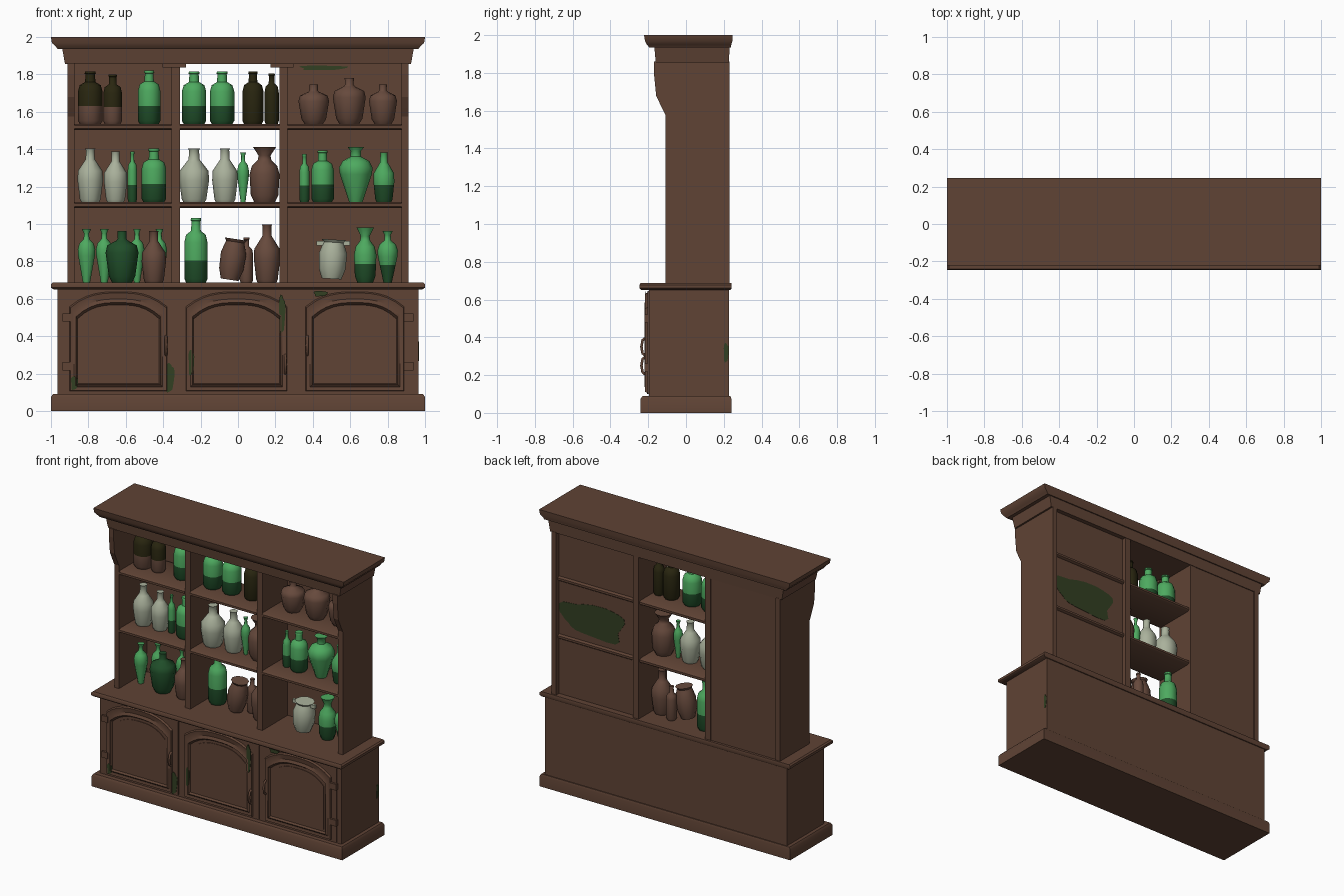
import bpy, bmesh, math

if "Cube" in bpy.data.objects:
    bpy.data.objects.remove(bpy.data.objects["Cube"])


def mat(name, r, g, b):
    m = bpy.data.materials.new(name)
    m.diffuse_color = (r, g, b, 1)
    m.use_nodes = True
    m.node_tree.nodes["Principled BSDF"].inputs["Base Color"].default_value = m.diffuse_color
    return m


WOOD = mat("brown wood", 0.115, 0.056, 0.035)
CLAY = mat("clay brown", 0.135, 0.068, 0.046)
MOSS = mat("moss green", 0.032, 0.05, 0.016)
GREEN = mat("bright green glass", 0.075, 0.40, 0.115)
DARK = mat("dark green liquid", 0.014, 0.075, 0.022)
PALE = mat("pale glass", 0.40, 0.44, 0.33)
OLIVE = mat("dark olive glass", 0.022, 0.019, 0.005)


def finish(name, bm, mats, smooth=None):
    bmesh.ops.recalc_face_normals(bm, faces=bm.faces)
    me = bpy.data.meshes.new(name)
    bm.to_mesh(me)
    bm.free()
    for m in mats:
        me.materials.append(m)
    ob = bpy.data.objects.new(name, me)
    bpy.context.collection.objects.link(ob)
    if smooth:
        bpy.ops.object.select_all(action='DESELECT')
        ob.select_set(True)
        bpy.context.view_layer.objects.active = ob
        bpy.ops.object.shade_smooth_by_angle(angle=math.radians(smooth))
    return ob


def skin(bm, loops, caps=True):
    """Join closed loops of points with quads; returns nothing."""
    rings = [[bm.verts.new(p) for p in lp] for lp in loops]
    n = len(rings[0])
    for a, b in zip(rings, rings[1:]):
        for i in range(n):
            j = (i + 1) % n
            bm.faces.new((a[i], a[j], b[j], b[i]))
    if caps:
        bm.faces.new(rings[0])
        bm.faces.new(rings[-1])


def stack(name, levels, m=WOOD):
    """Stacked rectangles: each level is z, x0, x1, y0, y1."""
    bm = bmesh.new()
    skin(bm, [[(a, c, z), (b, c, z), (b, d, z), (a, d, z)] for z, a, b, c, d in levels])
    return finish(name, bm, [m], 40)


def box(name, x0, x1, y0, y1, z0, z1, m=WOOD):
    return stack(name, [(z0, x0, x1, y0, y1), (z1, x0, x1, y0, y1)], m)


def plate(name, pts, axis, at, thick, m):
    """Extruded outline; axis x: points are (y, z); axis y: points are (x, z)."""
    bm = bmesh.new()
    put = (lambda p, t: (t, p[0], p[1])) if axis == 'x' else (lambda p, t: (p[0], t, p[1]))
    skin(bm, [[put(p, t) for p in pts] for t in (at, at + thick)])
    return finish(name, bm, [m])


# Lower cabinet: plinth, body, counter
stack("plinth", [(0, -1, 1, -.24, .24), (.075, -1, 1, -.24, .24), (.09, -.99, .99, -.23, .235)])
box("cabinet_body", -.965, .965, -.197, .228, .09, .652)
stack("counter", [(.65, -.985, .985, -.235, .235), (.66, -1, 1, -.247, .242),
                  (.678, -1, 1, -.247, .242), (.687, -.99, .99, -.24, .24)])

# Crown: frieze and moulded cornice
stack("frieze", [(1.855, -.925, .925, -.16, .228), (1.94, -.94, .94, -.168, .23)])
stack("cornice", [(1.935, -.965, .965, -.195, .238), (1.95, -.975, .975, -.207, .24),
                  (1.968, -.995, .995, -.217, .245), (2, -1, 1, -.222, .247)])

# Side panels with bracketed tops
side = [(.23, .687), (.23, 1.86), (-.17, 1.86), (-.17, 1.80), (-.158, 1.68),
        (-.13, 1.62), (-.108, 1.575), (-.108, .687)]
for s in (-1, 1):
    plate(f"side_panel_{s}", side, 'x', s * .875, s * .037, WOOD)

# Dividers with top blocks
for n, x in (("left", -.333), ("right", .243)):
    box(f"divider_{n}", x - .022, x + .022, -.1, .225, .687, 1.86)
    box(f"divider_block_{n}", x - .07, x + .055, -.13, -.06, 1.838, 1.86)

# Shelves with rounded nosing, per bay
bays = [(-.876, -.355), (-.311, .221), (.265, .876)]
for z in (1.085, 1.502):
    for i, (a, b) in enumerate(bays):
        stack(f"shelf_{i}_{z}", [(z, a, b, -.09, .2), (z + .009, a, b, -.105, .212),
                                 (z + .024, a, b, -.105, .212), (z + .033, a, b, -.09, .2)])

# Back panels: left one flush, right one recessed, middle bay open
box("back_panel_left", -.876, -.355, .212, .222, .687, 1.857)
box("back_panel_right", .265, .876, .188, .196, .687, 1.857)


def arch(cx, w, z0, zs, zt, n=12):
    pts = [(cx - w, z0), (cx + w, z0)]
    for i in range(n + 1):
        t = 1 - 2 * i / n
        pts.append((cx + w * t, zs + (zt - zs) * (1 - abs(t) ** 2.8)))
    return pts


# Doors: slab, arched moulding, raised panel
doors = [(-.94, -.335, -.64, .262), (-.305, .31, -.008, .272), (.325, .93, .625, .265)]
for k, (a, b, cx, w) in enumerate(doors):
    box(f"door_slab_{k}", a, b, -.204, -.19, .1, .645)
    outer = arch(cx, w, .105, .56, .64)
    inner = arch(cx, w - .045, .15, .49, .565)
    bm = bmesh.new()
    loops = []
    for f, y in ((0, -.2), (.12, -.216), (.55, -.211), (.8, -.221), (1, -.2)):
        loops.append([(p[0] + (q[0] - p[0]) * f, y, p[1] + (q[1] - p[1]) * f)
                      for p, q in zip(outer, inner)])
    skin(bm, loops, caps=False)
    finish(f"door_moulding_{k}", bm, [WOOD], 35)
    plate(f"door_panel_{k}", arch(cx, w - .06, .165, .475, .55), 'y', -.208, .006, WOOD)

# Hinges on the outer doors
for x in (-.912, .912):
    for z in (.24, .50):
        box(f"hinge_{x}_{z}", x - .025, x + .025, -.219, -.2, z - .022, z + .022)

# Curved door handles
for k, (x, z) in enumerate(((-.385, .35), (.253, .25), (.37, .35))):
    cu = bpy.data.curves.new(f"door_handle_{k}", 'CURVE')
    cu.dimensions = '3D'
    cu.bevel_depth = .008
    cu.bevel_resolution = 1
    sp = cu.splines.new('POLY')
    path = [(-.21, .05), (-.23, .035), (-.236, 0), (-.23, -.035), (-.21, -.05)]
    sp.points.add(len(path) - 1)
    for p, (y, dz) in zip(sp.points, path):
        p.co = (x, y, z + dz, 1)
    cu.materials.append(WOOD)
    bpy.context.collection.objects.link(bpy.data.objects.new(f"door_handle_{k}", cu))


# Moss patches: wavy thin plates
def moss(name, cx, cz, w, h, axis, at, thick=.003):
    pts = []
    for i in range(24):
        t = math.tau * i / 24
        r = 1 + .12 * math.sin(3 * t + 1) + .07 * math.sin(5 * t)
        c, s = math.cos(t), math.sin(t)
        pts.append((cx + w * r * math.copysign(abs(c) ** .7, c),
                    cz + h * r * math.copysign(abs(s) ** .7, s)))
    plate(name, pts, axis, at, thick, MOSS)


moss("moss_back", .60, 1.28, .245, .115, 'y', .195)
moss("moss_bay_top", .45, 1.835, .12, .012, 'y', .186)
moss("moss_stile_a", -.365, .18, .022, .075, 'y', -.207)
moss("moss_stile_b", -.25, .26, .014, .065, 'y', -.2175)
moss("moss_stile_c", .235, .52, .016, .1, 'y', -.2175)
moss("moss_stile_d", .44, .628, .035, .014, 'y', -.2175)
moss("moss_stile_e", -.875, .15, .018, .035, 'y', -.2175)
moss("moss_side", .212, .32, .012, .05, 'x', .964)

# Vessel profiles as (radius, height) fractions
KINDS = {
    "bottle": [(.85, 0), (1, .06), (1, .62), (.85, .74), (.42, .8), (.38, .95), (.46, .96), (.42, 1)],
    "jar": [(.72, 0), (.82, .05), (1, .4), (.97, .58), (.5, .75), (.36, .8), (.34, .97), (.4, 1)],
    "pot": [(.6, 0), (.8, .12), (1, .58), (.9, .72), (.34, .82), (.26, .86), (.28, 1)],
    "amphora": [(.4, 0), (.45, .04), (.95, .5), (1, .62), (.8, .74), (.32, .82), (.3, .92), (.5, 1)],
    "vase": [(.7, 0), (.92, .12), (1, .5), (.85, .65), (.45, .76), (.4, .84), (.78, 1)],
    "jug": [(.7, 0), (.95, .25), (1, .65), (.8, .85), (.72, .93), (.88, 1)],
}


def vessel(x, z, r, h, kind, top, low=None, fill=.34, y=.05, tilt=0):
    prof = list(KINDS[kind])
    if low:
        for i in range(len(prof) - 1):
            (r0, a), (r1, b) = prof[i], prof[i + 1]
            if a < fill < b:
                prof.insert(i + 1, (r0 + (r1 - r0) * (fill - a) / (b - a), fill))
                break
    n = 10
    bm = bmesh.new()
    skin(bm, [[(r * pr * math.cos(math.tau * i / n), r * pr * math.sin(math.tau * i / n), h * pz)
               for i in range(n)] for pr, pz in prof])
    if low:
        for f in bm.faces:
            f.material_index = int(f.calc_center_median().z < fill * h)
    ob = finish(f"{kind}_at_{x}_{z}", bm, [top, low] if low else [top], 50)
    ob.location = (x, y, z)
    ob.rotation_euler.y = tilt
    return ob


# Top shelf
T, M, B = 1.535, 1.118, .687
for x, r, h, k, c, d in ((-.79, .066, .28, "bottle", OLIVE, CLAY), (-.67, .05, .265, "bottle", OLIVE, CLAY),
                         (-.475, .06, .285, "bottle", GREEN, DARK), (-.235, .065, .28, "bottle", GREEN, DARK),
                         (-.085, .065, .28, "bottle", GREEN, DARK), (.08, .056, .28, "bottle", OLIVE, None),
                         (.18, .038, .27, "bottle", OLIVE, None), (.405, .082, .21, "pot", CLAY, None),
                         (.595, .088, .245, "pot", CLAY, None), (.775, .075, .21, "pot", CLAY, None)):
    vessel(x, T, r, h, k, c, d)
# Middle shelf
for x, r, h, k, c, d in ((-.79, .068, .285, "jar", PALE, None), (-.655, .062, .27, "jar", PALE, None),
                         (-.565, .025, .27, "bottle", GREEN, DARK), (-.45, .066, .285, "bottle", GREEN, DARK),
                         (-.235, .08, .285, "jar", PALE, None), (-.07, .068, .285, "jar", PALE, None),
                         (.027, .032, .265, "amphora", GREEN, None), (.142, .08, .295, "vase", CLAY, None),
                         (.355, .027, .255, "bottle", GREEN, DARK), (.452, .06, .275, "bottle", GREEN, DARK),
                         (.63, .09, .295, "amphora", GREEN, None), (.78, .056, .265, "jar", GREEN, DARK)):
    vessel(x, M, r, h, k, c, d)
# Counter
for x, r, h, k, c, d, y in ((-.81, .047, .285, "amphora", GREEN, None, .05), (-.715, .045, .285, "amphora", GREEN, None, .11),
                            (-.62, .088, .275, "pot", DARK, None, .03), (-.54, .04, .285, "amphora", GREEN, None, .13),
                            (-.45, .065, .275, "jar", CLAY, None, .03), (-.42, .04, .285, "amphora", GREEN, None, .13),
                            (-.225, .062, .345, "bottle", GREEN, DARK, .09), (.045, .036, .24, "bottle", CLAY, None, .1),
                            (.155, .07, .31, "jar", CLAY, None, .05), (.68, .06, .295, "vase", GREEN, DARK, .05),
                            (.8, .055, .275, "amphora", GREEN, DARK, .05)):
    vessel(x, B, r, h, k, c, d, y=y)
vessel(-.045, B + .015, .068, .22, "jug", CLAY, y=.04, tilt=.15)
vessel(.5, B + .02, .075, .21, "jug", PALE, y=.03, tilt=.06)
# Ears on the pale jug
for s in (-1, 1):
    box(f"jug_ear_{s}", .51 + s * .07 - .02, .51 + s * .07 + .02, .02, .04, .885, .91, PALE)
